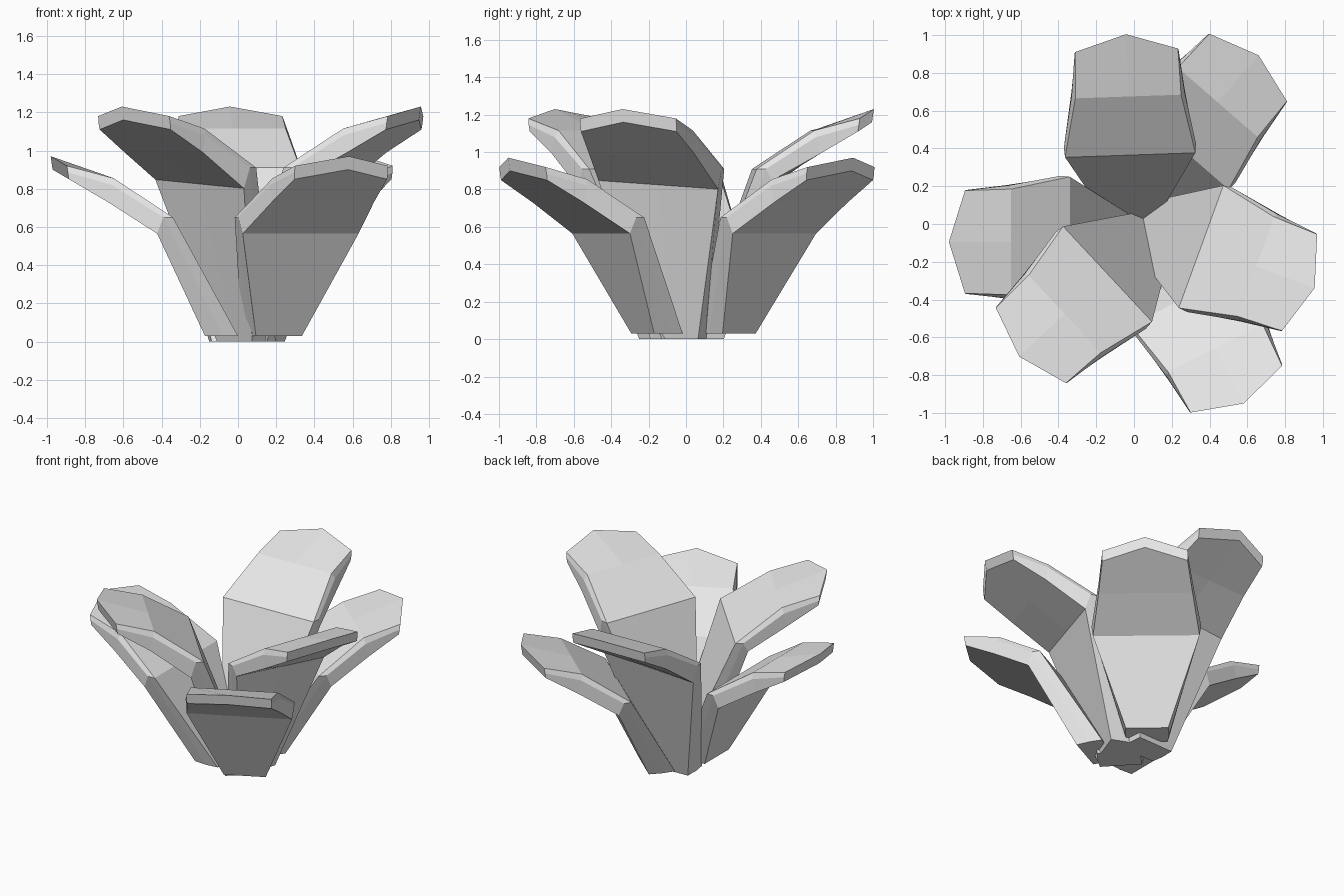
import bpy
import bmesh
from math import radians, sin, cos

cube = bpy.data.objects.get("Cube")
if cube:
    bpy.data.objects.remove(cube, do_unlink=True)

grey = bpy.data.materials.new("light_grey")
grey.use_nodes = True
GREY = (0.8, 0.8, 0.8, 1.0)
grey.diffuse_color = GREY
grey.node_tree.nodes["Principled BSDF"].inputs["Base Color"].default_value = GREY


def ring(inner, rim, outer, peak=(0, 0), roll=0):
    """Closed petal section; each argument is (outward, height, half width)."""
    pts = []
    for (r, z, w), drop in ((inner, 0), (outer, roll)):
        side = [(r, -w, z + drop), (r + peak[0], 0, z + peak[1]), (r, w, z - drop)]
        edge = (rim[0], rim[2], rim[1])
        if (r, z, w) == outer:
            side.reverse()
            edge = (rim[0], -rim[2], rim[1])
        pts += side + [edge]
    return pts


def petal(name, bend, bend_z, base_z, angle, roll):
    """Fleshy petal: tapered stem, a bend, then a blade with a pointed tip."""
    foot = base_z - bend_z
    sections = [
        ring((-0.34, foot, 0.13), (-0.26, foot, 0.14), (-0.167, foot, 0.135)),
        ring((0, 0, 0.345), (0.05, 0, 0.35), (0.083, -0.085, 0.34), roll=roll),
        ring((0.31, 0.205, 0.28), (0.32, 0.17, 0.30), (0.34, 0.08, 0.30)),
        ring((0.555, 0.27, 0.272), (0.55, 0.235, 0.275), (0.545, 0.20, 0.272),
             peak=(0.085, 0.05)),
    ]
    a = radians(angle)
    bm = bmesh.new()
    loops = [[bm.verts.new((bend[0] + r * cos(a) - t * sin(a),
                            bend[1] + r * sin(a) + t * cos(a),
                            bend_z + z)) for r, t, z in s] for s in sections]
    for low, high in zip(loops, loops[1:]):
        for i in range(len(low)):
            j = (i + 1) % len(low)
            bm.faces.new((low[i], low[j], high[j], high[i]))
    bm.faces.new(loops[0])
    bm.faces.new(loops[-1])
    bmesh.ops.recalc_face_normals(bm, faces=bm.faces)
    mesh = bpy.data.meshes.new(name)
    bm.to_mesh(mesh)
    bm.free()
    mesh.materials.append(grey)
    bpy.context.collection.objects.link(bpy.data.objects.new(name, mesh))


# Tall inner petals
for name, bend, angle in (("back_upper_petal", (-0.02, 0.365), 92),
                          ("left_upper_petal", (0.355, -0.12), -20),
                          ("right_upper_petal", (-0.14, -0.265), 223)):
    petal(name, bend, 0.91, 0.0, angle, 0.023)

# Short outer petals
for name, bend, angle in (("back_lower_petal", (0.24, 0.41), 49),
                          ("right_lower_petal", (-0.34, -0.095), 180),
                          ("front_lower_petal", (0.29, -0.38), -63)):
    petal(name, bend, 0.65, 0.03, angle, 0)
